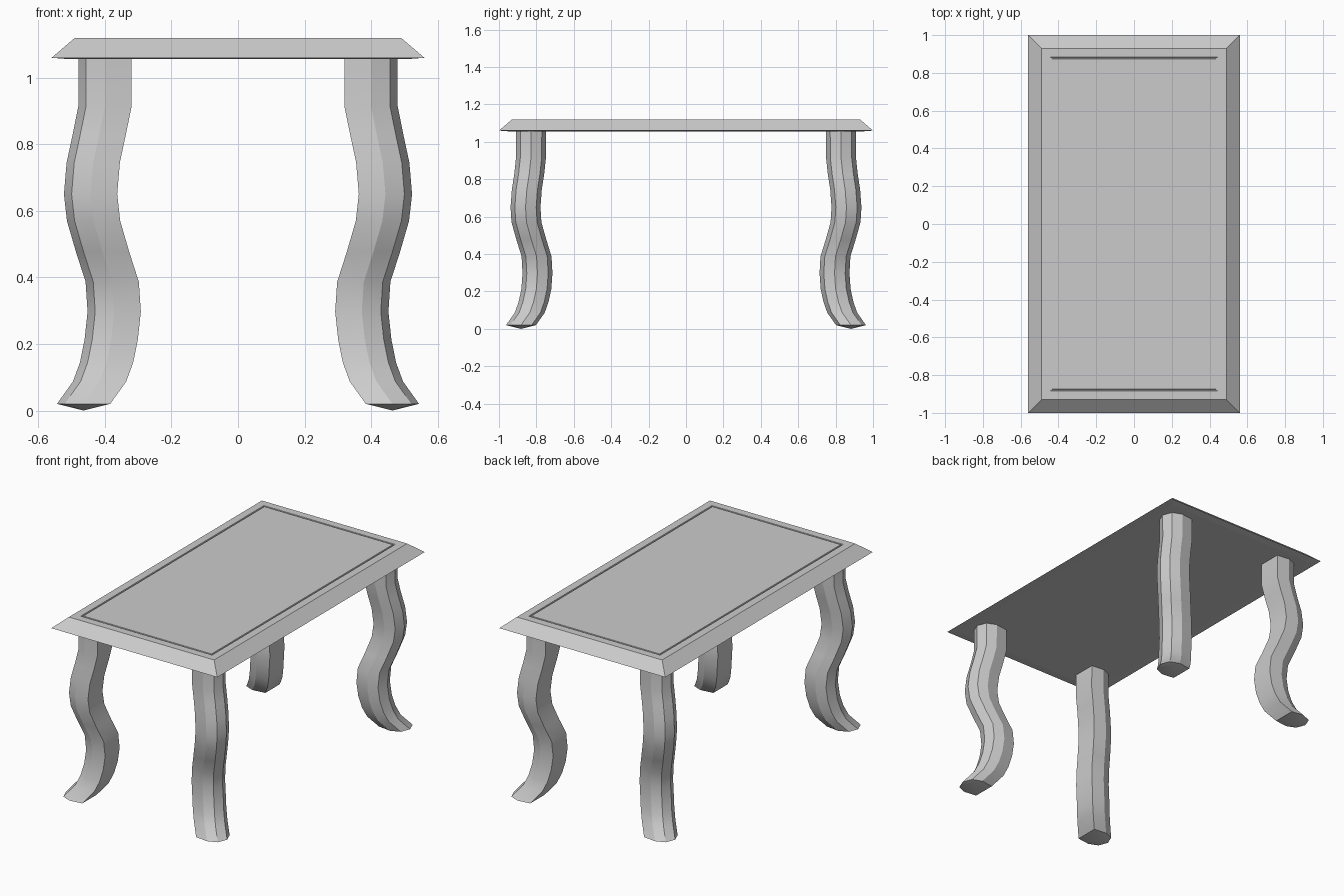
import bpy
import bmesh
import math

if "Cube" in bpy.data.objects:
    bpy.data.objects.remove(bpy.data.objects["Cube"])

grey = bpy.data.materials.new("plain_grey")
grey.use_nodes = True
GREY = (0.6, 0.6, 0.6, 1)
grey.diffuse_color = GREY
grey.node_tree.nodes["Principled BSDF"].inputs["Base Color"].default_value = GREY


def loft(bm, rings):
    """Bridge a list of equal-length point rings and return their vertices."""
    loops = [[bm.verts.new(p) for p in ring] for ring in rings]
    count = len(loops[0])
    for low, high in zip(loops, loops[1:]):
        for i in range(count):
            j = (i + 1) % count
            bm.faces.new((low[i], low[j], high[j], high[i]))
    return loops


def finish(bm, name, smooth_angle=None):
    bmesh.ops.recalc_face_normals(bm, faces=bm.faces)
    mesh = bpy.data.meshes.new(name)
    bm.to_mesh(mesh)
    bm.free()
    mesh.materials.append(grey)
    obj = bpy.data.objects.new(name, mesh)
    bpy.context.collection.objects.link(obj)
    if smooth_angle:
        bpy.ops.object.select_all(action="DESELECT")
        obj.select_set(True)
        bpy.context.view_layer.objects.active = obj
        bpy.ops.object.shade_smooth_by_angle(angle=math.radians(smooth_angle))
    return obj


# Tabletop: bevelled slab with a shallow groove framing the centre panel
HALF_X, HALF_Y = 0.56, 1.0
TOP_STEPS = [  # inset from the edge, height
    (0.05, 1.056), (0, 1.06), (0.07, 1.12), (0.117, 1.12),
    (0.119, 1.114), (0.125, 1.114), (0.127, 1.12),
]


def rectangle(inset, z):
    x, y = HALF_X - inset, HALF_Y - inset
    return [(-x, -y, z), (x, -y, z), (x, y, z), (-x, y, z)]


bm = bmesh.new()
loops = loft(bm, [rectangle(*step) for step in TOP_STEPS])
bm.faces.new(loops[0])
bm.faces.new(loops[-1])
finish(bm, "tabletop")

# Curved leg: rounded on the outer side, squared on the inner side
SECTION = [(0.08, 0), (0.057, 0.057), (0, 0.08), (-0.08, 0.07),
           (-0.08, -0.07), (0, -0.08), (0.057, -0.057)]
LEG_PATH = [  # centre x, centre y, height
    (0.464, 0.882, 0.02), (0.416, 0.835, 0.087), (0.395, 0.815, 0.144),
    (0.381, 0.80, 0.213), (0.372, 0.794, 0.297), (0.378, 0.799, 0.387),
    (0.407, 0.827, 0.477), (0.434, 0.853, 0.57), (0.443, 0.858, 0.65),
    (0.435, 0.851, 0.745), (0.417, 0.838, 0.829), (0.40, 0.829, 0.913),
    (0.40, 0.828, 1.06),
]


def make_leg(name, sx, sy):
    bm = bmesh.new()
    rings = [[(sx * (cx + x), sy * (cy + y), z) for x, y in SECTION]
             for cx, cy, z in LEG_PATH]
    loops = loft(bm, rings)
    bm.faces.new(loops[-1])
    # Shallow pointed sole
    foot = loops[0]
    tip = bm.verts.new((sx * LEG_PATH[0][0], sy * LEG_PATH[0][1], 0))
    for a, b in zip(foot, foot[1:] + foot[:1]):
        bm.faces.new((a, b, tip))
    finish(bm, name, 25)


for end, sy in (("front", -1), ("back", 1)):
    for side, sx in (("left", 1), ("right", -1)):
        make_leg(f"{end}_{side}_leg", sx, sy)
